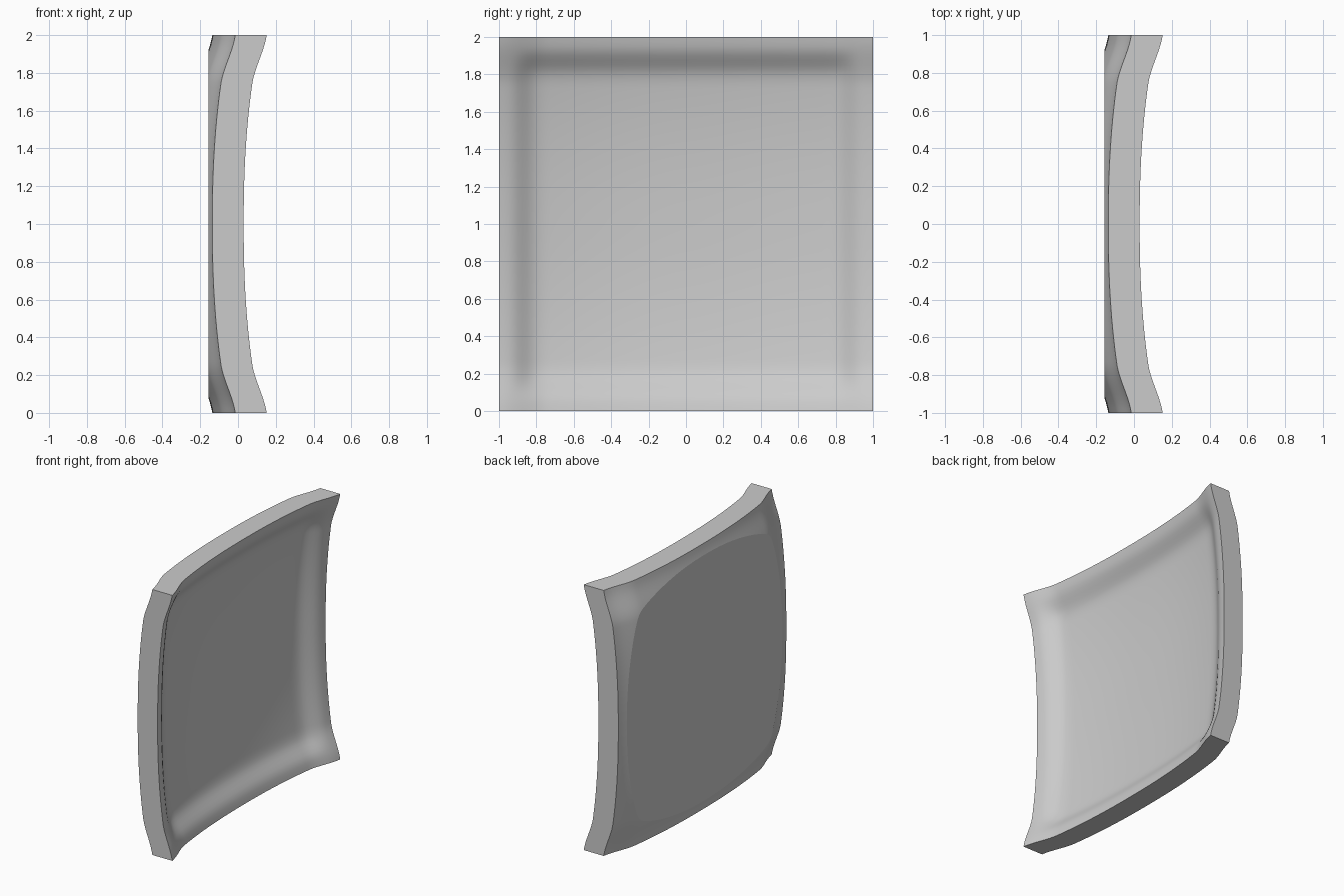
import bpy
import bmesh
import math

if "Cube" in bpy.data.objects:
    bpy.data.objects.remove(bpy.data.objects["Cube"], do_unlink=True)

N = 80              # grid cells per side
THICK = 0.166
BACK_PLANE = -0.155


def smooth(a, b, v):
    t = min(max((v - a) / (b - a), 0), 1)
    return t * t * (3 - 2 * t)


def flare(v):
    """Rise of the shell from its middle line to its flared rim."""
    d = abs(v)
    return 0.09 * d ** 2.3 + 0.032 * smooth(0.74, 0.98, d)


def dish(y, z):
    """Shallow recess inside the rim of the front face."""
    inside = lambda v: 1 - smooth(0.8, 0.94, abs(v))
    return 0.03 * inside(y) * inside(z)


def shell(y, z):
    return -0.092 + flare(y) + flare(z)


bm = bmesh.new()
coords = [2 * i / N - 1 for i in range(N + 1)]

# Dished face and back face as two matching grids
front = [[bm.verts.new((shell(y, z) - dish(y, z), y, z + 1)) for z in coords] for y in coords]
back = [[bm.verts.new((shell(y, z) - THICK, y, z + 1)) for z in coords] for y in coords]
for i in range(N):
    for j in range(N):
        for g in (front, back):
            bm.faces.new((g[i][j], g[i + 1][j], g[i + 1][j + 1], g[i][j + 1]))

# Four flat side walls
for k in range(N):
    for e in (0, N):
        bm.faces.new((front[k][e], front[k + 1][e], back[k + 1][e], back[k][e]))
        bm.faces.new((front[e][k], front[e][k + 1], back[e][k + 1], back[e][k]))
bmesh.ops.recalc_face_normals(bm, faces=bm.faces[:])

# Slice the bulging back into a flat rounded-square pad
cut = bmesh.ops.bisect_plane(
    bm, geom=bm.verts[:] + bm.edges[:] + bm.faces[:], dist=1e-5,
    plane_co=(BACK_PLANE, 0, 0), plane_no=(1, 0, 0), clear_inner=True)
rim = [e for e in bm.edges if e.is_boundary]
bmesh.ops.contextual_create(bm, geom=rim)
bmesh.ops.recalc_face_normals(bm, faces=bm.faces[:])

mesh = bpy.data.meshes.new("dished_panel")
bm.to_mesh(mesh)
bm.free()
panel = bpy.data.objects.new("dished_panel", mesh)
bpy.context.collection.objects.link(panel)

# Single plain grey
grey = bpy.data.materials.new("light_grey")
grey.use_nodes = True
colour = (0.6, 0.6, 0.6, 1)
grey.diffuse_color = colour
grey.node_tree.nodes["Principled BSDF"].inputs["Base Color"].default_value = colour
mesh.materials.append(grey)

bpy.ops.object.select_all(action="DESELECT")
panel.select_set(True)
bpy.context.view_layer.objects.active = panel
bpy.ops.object.shade_smooth_by_angle(angle=math.radians(14))
